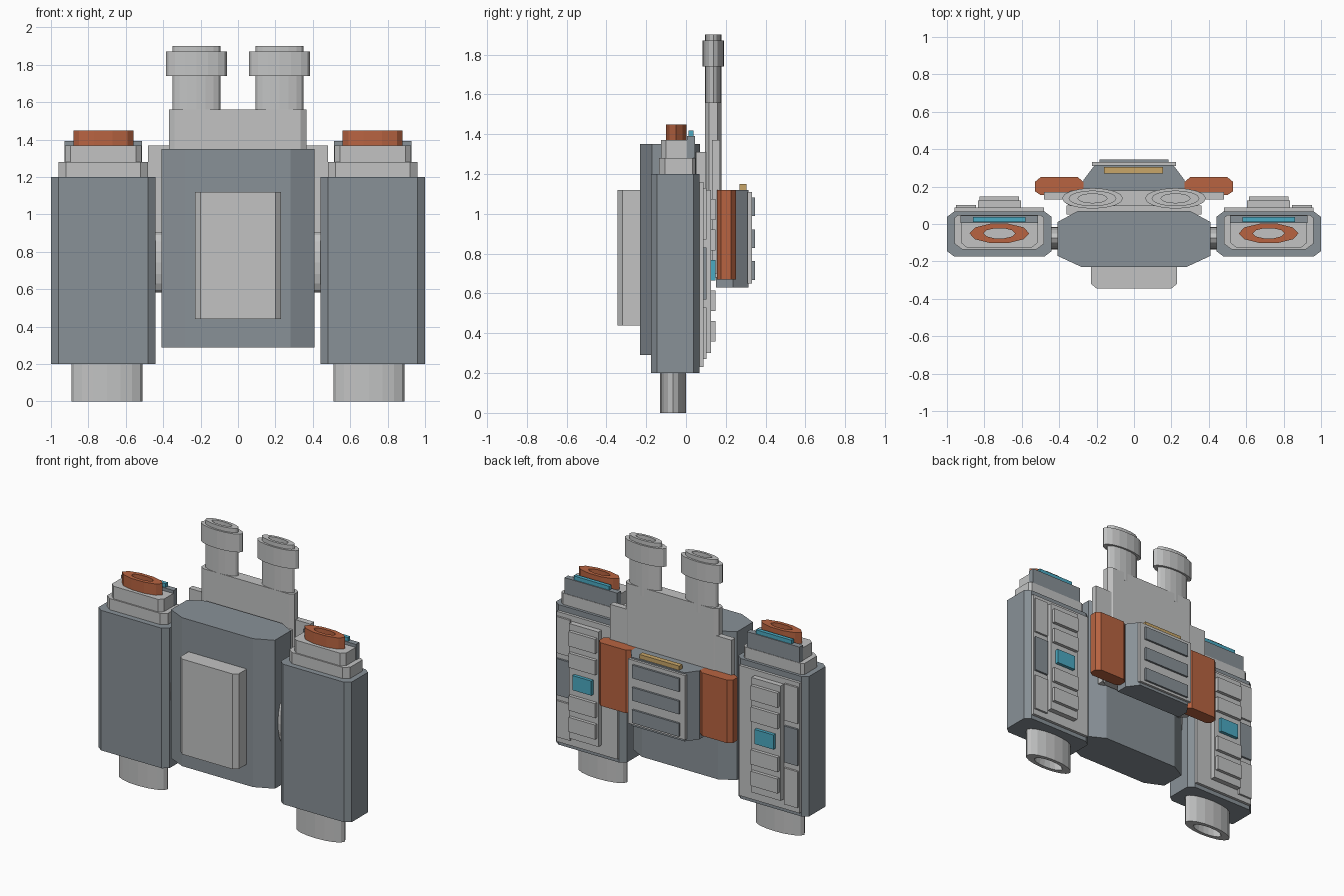
import bpy, bmesh, math

if "Cube" in bpy.data.objects:
    bpy.data.objects.remove(bpy.data.objects["Cube"])


def material(name, rgb):
    m = bpy.data.materials.new(name)
    m.diffuse_color = (*rgb, 1)
    m.use_nodes = True
    m.node_tree.nodes["Principled BSDF"].inputs["Base Color"].default_value = m.diffuse_color
    return m


SLATE = material("slate grey", (0.25, 0.285, 0.312))
LIGHT = material("light grey", (0.54, 0.545, 0.545))
ORANGE = material("burnt orange", (0.48, 0.127, 0.053))
CYAN = material("cyan glow", (0.07, 0.40, 0.54))
GOLD = material("gold", (0.58, 0.38, 0.14))


def skin(name, rings, mats, last_cap=0):
    """Join equal-length rings of points into a closed shell."""
    bm = bmesh.new()
    vs = [[bm.verts.new(p) for p in r] for r in rings]
    n = len(vs[0])
    for a, b in zip(vs, vs[1:]):
        for i in range(n):
            j = (i + 1) % n
            bm.faces.new((a[i], a[j], b[j], b[i]))
    bm.faces.new(vs[0][::-1])
    cap = bm.faces.new(vs[-1])
    cap.material_index = last_cap
    bmesh.ops.recalc_face_normals(bm, faces=bm.faces)
    me = bpy.data.meshes.new(name)
    bm.to_mesh(me)
    bm.free()
    for m in mats:
        me.materials.append(m)
    ob = bpy.data.objects.new(name, me)
    bpy.context.collection.objects.link(ob)
    return ob


def block(name, x, y, z, mat, front=(0, 0), back=(0, 0)):
    """Upright block; front and back give chamfer sizes (along x, along y)."""
    (x0, x1), (y0, y1) = sorted(x), y
    pts = []
    for cx, cy, yy, s in ((*front, y0, 1), (*back, y1, -1)):
        row = [(x0, yy + s * cy), (x0 + cx, yy), (x1 - cx, yy), (x1, yy + s * cy)]
        if not cx:
            row = [(x0, yy), (x1, yy)]
        pts += row if s == 1 else row[::-1]
    return skin(name, [[(*p, h) for p in pts] for h in z], [mat])


def turned(name, c, profile, n, mats, last_cap=0, axis="z"):
    """Oval turned part; profile holds (radius a, radius b, height)."""
    rings = []
    for a, b, h in profile:
        ring = []
        for i in range(n):
            t = math.tau * i / n
            u, v = c[0] + a * math.cos(t), c[1] + b * math.sin(t)
            ring.append((u, v, h) if axis == "z" else (h, u, v))
        rings.append(ring)
    return skin(name, rings, mats, last_cap)


# Central body and front plate
block("central_body", (-.41, .41), (-.23, .07), (.29, 1.35), SLATE, (.13, .06), (.11, .06))
block("front_plate", (-.23, .23), (-.345, -.225), (.44, 1.12), LIGHT, (.03, .025))

# Neck and shoulder plates behind the body
block("neck_spacer", (-.36, .36), (.05, .1), (.7, 1.31), LIGHT)
block("neck_plate", (-.37, .365), (.095, .178), (.68, 1.56), LIGHT, (.03, .02), (.03, .02))
block("shoulder_plate", (-.48, .48), (.13, .172), (.7, 1.37), LIGHT)

# Rear pack with slatted cover
block("rear_pack", (-.27, .27), (.15, .315), (.63, 1.12), SLATE, back=(.06, .08))
block("rear_cover", (-.225, .225), (.31, .332), (.65, 1.11), LIGHT)
for i in range(3):
    zc = .715 + .16 * i
    block("rear_slat", (-.185, .185), (.33, .346), (zc - .047, zc + .047), SLATE)
block("gold_strip", (-.16, .155), (.27, .305), (1.11, 1.15), GOLD)

for s in (-1, 1):
    def span(a, b):
        return (s * a, s * b)

    c = s * .72

    def tank_span(w):
        return (c - w, c + w)

    # Orange side cells and exhaust stacks
    block("side_cell", span(.27, .53), (.155, .25), (.67, 1.12), ORANGE, (.03, .02), (.03, .025))
    turned("exhaust_stack", (s * .222, .137),
           [(.128, .042, 1.5), (.128, .042, 1.74), (.163, .055, 1.74), (.163, .055, 1.87),
            (.128, .042, 1.87), (.128, .042, 1.9), (.078, .024, 1.9), (.078, .024, 1.87)],
           16, [LIGHT])

    # Oval joint between body and tank
    turned("side_joint", (-.075, .743), [(.06, .16, s * .36), (.06, .16, s * .48)],
           16, [LIGHT], axis="x")

    # Side tank with stepped collar, cap and nozzle
    block("side_tank", span(.44, 1), (-.175, .068), (.2, 1.2), SLATE, (.04, .03), (.04, .03))
    block("lower_collar", tank_span(.24), (-.135, .048), (1.19, 1.28), LIGHT, (.04, .03), (.02, .015))
    block("upper_collar", tank_span(.205), (-.125, .01), (1.27, 1.37), LIGHT, (.03, .025))
    block("collar_back", tank_span(.208), (.005, .045), (1.27, 1.392), SLATE)
    block("collar_light", tank_span(.14), (.012, .038), (1.385, 1.42), CYAN)
    turned("tank_cap", (c, -.05),
           [(.16, .054, 1.36), (.16, .054, 1.45), (.085, .028, 1.45), (.085, .028, 1.385)],
           10, [ORANGE, LIGHT], 1)
    turned("nozzle", (s * .7, -.065),
           [(.19, .066, .21), (.19, .066, 0), (.12, .042, 0), (.1, .035, .06)],
           16, [LIGHT, CYAN], 1)

    # Rear panel, outer hatches and the column of blocks
    block("rear_panel", tank_span(.24), (.06, .088), (.23, 1.16), LIGHT)
    block("block_column", tank_span(.115), (.08, .125), (.3, 1.12), LIGHT)
    for i in range(3):
        zc = .4 + .3 * i
        block("rear_hatch", span(.845, .952), (.085, .102), (zc - .13, zc + .13),
              SLATE if i == 1 else LIGHT)
    for i in range(5):
        zc = .41 + .153 * i
        w, mat = (.075, CYAN) if i == 2 else (.105, LIGHT)
        block("column_block", tank_span(w), (.12, .148), (zc - .052, zc + .052), mat)
